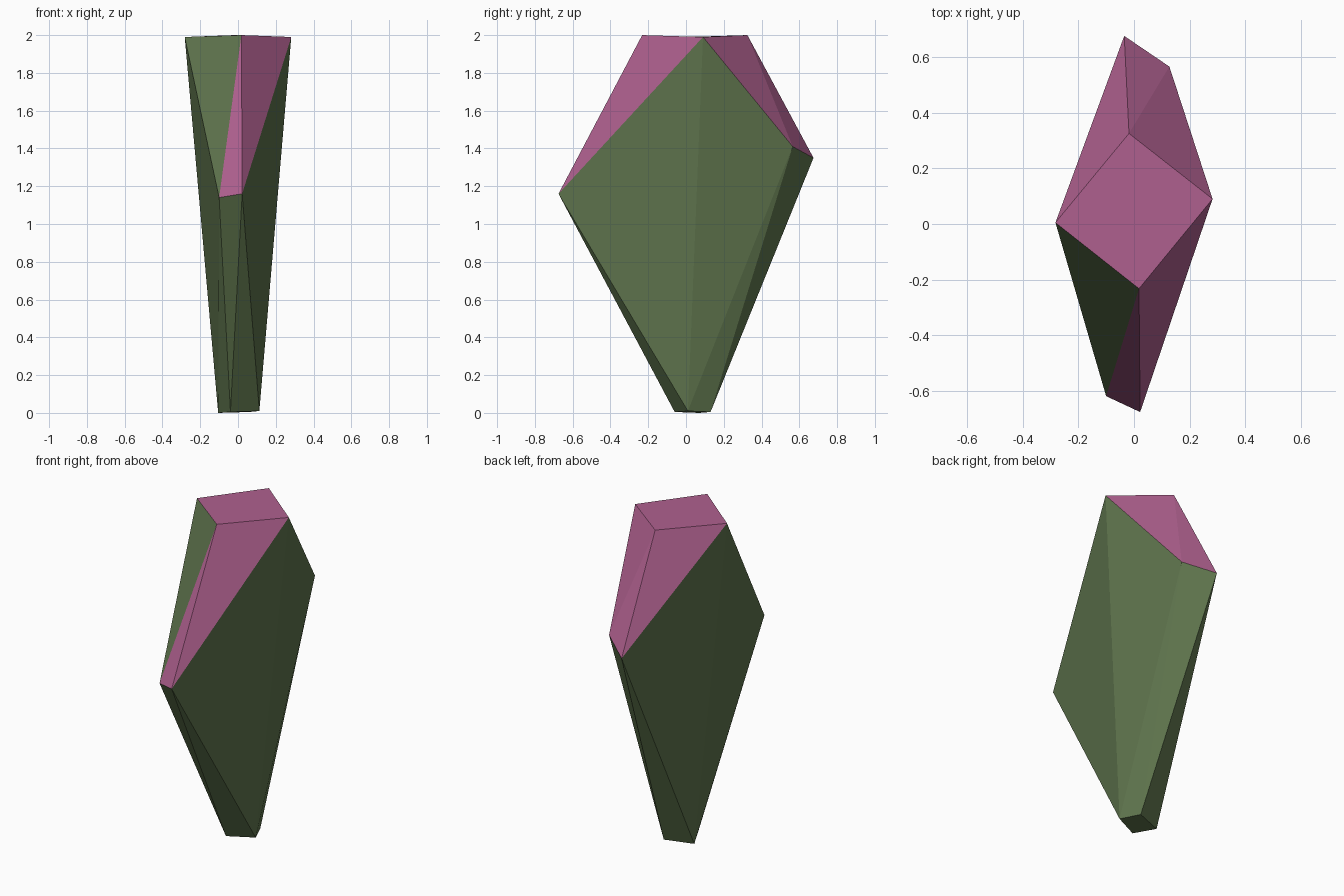
import bpy
import bmesh

if "Cube" in bpy.data.objects:
    bpy.data.objects.remove(bpy.data.objects["Cube"])


def make_material(name, colour):
    mat = bpy.data.materials.new(name)
    mat.diffuse_color = (*colour, 1.0)
    mat.use_nodes = True
    mat.node_tree.nodes["Principled BSDF"].inputs["Base Color"].default_value = mat.diffuse_color
    return mat


# Corners of the faceted crystal
corners = {
    # top cap
    "A": (-0.282, 0.005, 1.99), "B": (0.018, -0.232, 2.0),
    "C": (0.282, 0.09, 1.99), "D": (-0.018, 0.325, 2.0),
    # front and back shoulders
    "E": (-0.10, -0.618, 1.14), "F": (0.022, -0.675, 1.16),
    "G": (-0.035, 0.675, 1.35), "H": (0.127, 0.565, 1.41),
    # small foot
    "a": (-0.105, 0.07, 0.0), "b": (-0.04, -0.06, 0.005),
    "c": (0.113, 0.01, 0.01), "d": (0.06, 0.13, 0.005),
}
pink_facets = "ABCD BEF BFC ADG DGH DHC"
green_facets = "ABE CFc CcH Hcd HGd Gda AGa AEa Eab EFb Fbc abcd"

bm = bmesh.new()
verts = {k: bm.verts.new(p) for k, p in corners.items()}
for index, facets in enumerate((pink_facets, green_facets)):
    for facet in facets.split():
        face = bm.faces.new([verts[k] for k in facet])
        face.material_index = index
        face.smooth = False
bmesh.ops.recalc_face_normals(bm, faces=bm.faces[:])

mesh = bpy.data.meshes.new("crystal_shard")
bm.to_mesh(mesh)
bm.free()
mesh.materials.append(make_material("dusty pink", (0.43, 0.118, 0.275)))
mesh.materials.append(make_material("moss green", (0.115, 0.178, 0.075)))
shard = bpy.data.objects.new("crystal_shard", mesh)
bpy.context.collection.objects.link(shard)
